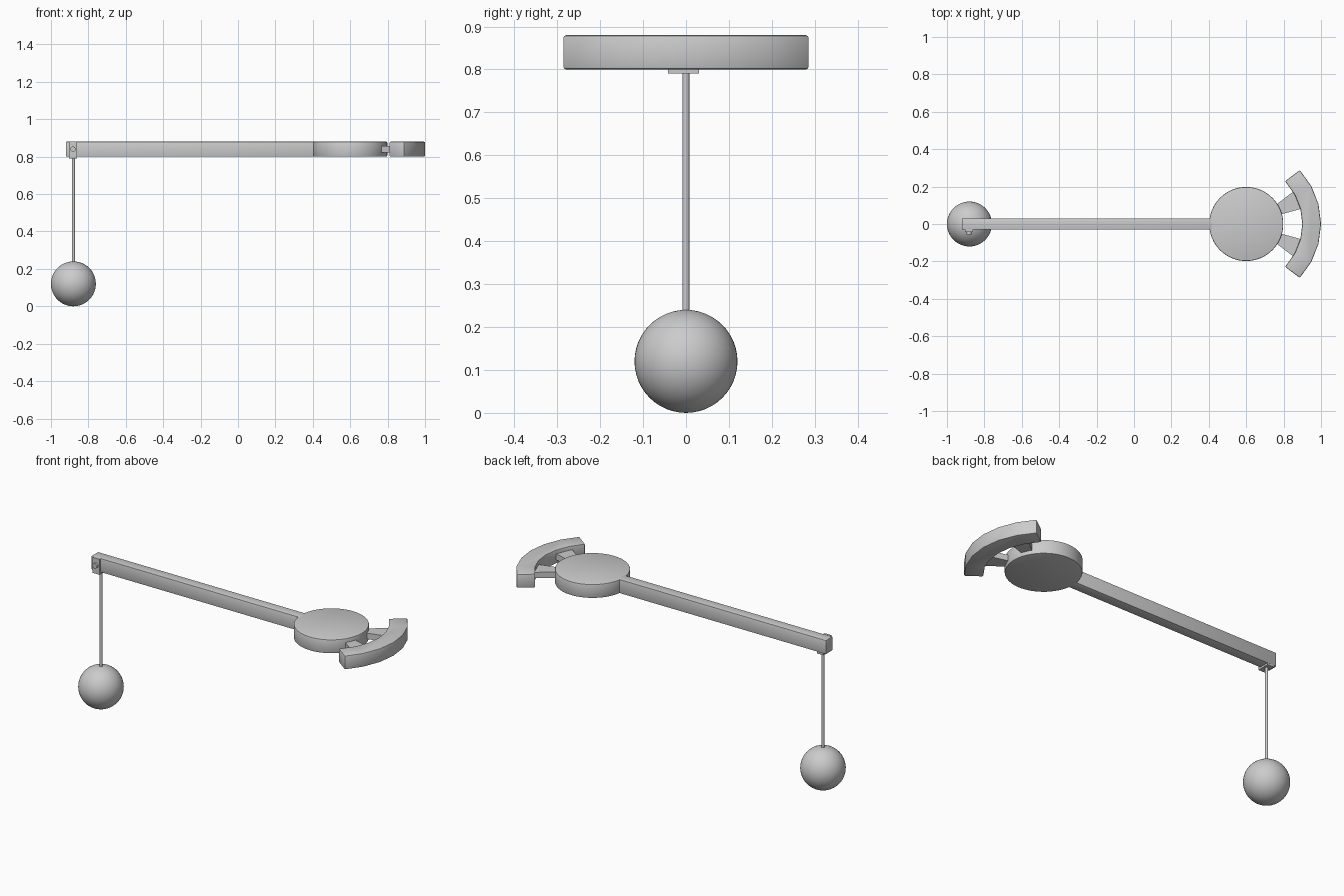
import bpy, bmesh
from math import radians, sin, cos, pi

if "Cube" in bpy.data.objects:
    bpy.data.objects.remove(bpy.data.objects["Cube"])

Z0, Z1 = 0.80, 0.88


def finish(ob, bevel=0.0, smooth=True):
    bpy.ops.object.select_all(action='DESELECT')
    bpy.context.view_layer.objects.active = ob
    ob.select_set(True)
    if bevel:
        m = ob.modifiers.new("bevel", 'BEVEL')
        m.width, m.segments, m.limit_method = bevel, 2, 'ANGLE'
        m.angle_limit = radians(40)
        bpy.ops.object.modifier_apply(modifier=m.name)
    if smooth:
        bpy.ops.object.shade_smooth_by_angle(angle=radians(30))
    return ob


def prism(name, pts, z0, z1, bevel=0.0):
    """Extrude a flat outline upward."""
    bm = bmesh.new()
    face = bm.faces.new([bm.verts.new((x, y, z0)) for x, y in pts])
    ext = bmesh.ops.extrude_face_region(bm, geom=[face])
    for v in ext["geom"]:
        if isinstance(v, bmesh.types.BMVert):
            v.co.z = z1
    bmesh.ops.recalc_face_normals(bm, faces=bm.faces)
    me = bpy.data.meshes.new(name)
    bm.to_mesh(me)
    bm.free()
    ob = bpy.data.objects.new(name, me)
    bpy.context.collection.objects.link(ob)
    return finish(ob, bevel)


def box(name, x0, x1, y0, y1, z0, z1, bevel=0.0):
    return prism(name, [(x0, y0), (x1, y0), (x1, y1), (x0, y1)], z0, z1, bevel)


def cylinder(name, r, depth, loc, rot=(0, 0, 0), sides=32, bevel=0.0):
    bpy.ops.mesh.primitive_cylinder_add(vertices=sides, radius=r, depth=depth,
                                        location=loc, rotation=rot)
    ob = bpy.context.object
    ob.name = name
    return finish(ob, bevel)


# Long arm and round hub
box("arm", -0.92, 0.42, -0.03, 0.03, Z0, Z1, 0.003)
cylinder("hub_disc", 0.198, Z1 - Z0, (0.6, 0, 0.84), sides=64, bevel=0.005)

# Curved pad, six straight segments
cx, r_out, r_in, half = 0.578, 0.422, 0.322, 43
angles = [radians(-half + 2 * half * i / 6) for i in range(7)]
outer = [(cx + r_out * cos(a), r_out * sin(a)) for a in angles]
inner = [(cx + r_in * cos(a), r_in * sin(a)) for a in angles]
inner[0], inner[-1] = (0.808, -0.229), (0.808, 0.229)
prism("curved_pad", outer + inner[::-1], Z0, Z1, 0.006)

# Two tapered struts joining hub and pad
for side, label in ((1, "left"), (-1, "right")):
    pts = [(0.745, 0.092), (0.782, 0.05), (0.91, 0.086), (0.858, 0.178)]
    prism("strut_" + label, [(x, y * side) for x, y in pts], 0.823, 0.857)

# Hanger: L bracket and screw at the arm tip
box("bracket_plate", -0.904, -0.861, -0.042, -0.03, 0.79, Z1)
box("bracket_foot", -0.904, -0.861, -0.042, 0.03, 0.79, Z0)
cylinder("bracket_screw", 0.014, 0.02, (-0.882, -0.045, 0.84), (pi / 2, 0, 0), 20)

# Rod and hanging ball
cylinder("hanging_rod", 0.008, 0.57, (-0.88, 0, 0.51), sides=16)
bpy.ops.mesh.primitive_uv_sphere_add(segments=48, ring_count=24, radius=0.12,
                                     location=(-0.88, 0, 0.12))
ball = bpy.context.object
ball.name = "weight_ball"
finish(ball)
